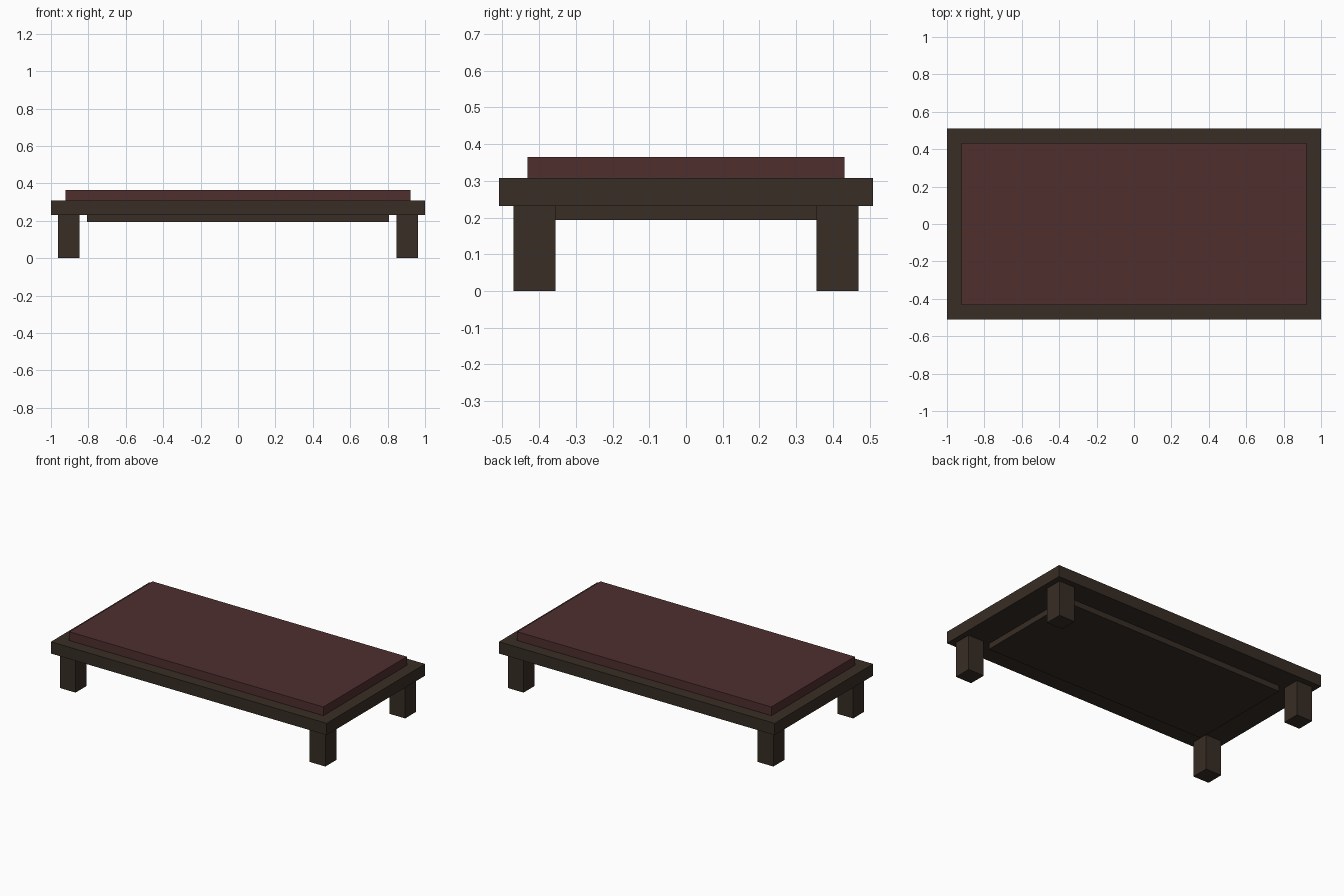
import bpy
from mathutils import Matrix, Vector
import bmesh

cube = bpy.data.objects.get("Cube")
if cube:
    bpy.data.objects.remove(cube, do_unlink=True)


def make_material(name, rgb):
    mat = bpy.data.materials.new(name)
    mat.use_nodes = True
    color = (*rgb, 1.0)
    mat.diffuse_color = color
    mat.node_tree.nodes["Principled BSDF"].inputs["Base Color"].default_value = color
    return mat


def box(name, half_x, half_y, bottom, top, mat, center=(0, 0)):
    """Flat-sided block given by half sizes, height range and plan centre."""
    bm = bmesh.new()
    place = Matrix.Translation((*center, (bottom + top) / 2))
    scale = Matrix.Diagonal(Vector((half_x * 2, half_y * 2, top - bottom, 1)))
    bmesh.ops.create_cube(bm, size=1, matrix=place @ scale)
    mesh = bpy.data.meshes.new(name)
    bm.to_mesh(mesh)
    bm.free()
    mesh.materials.append(mat)
    obj = bpy.data.objects.new(name, mesh)
    bpy.context.collection.objects.link(obj)
    return obj


wood = make_material("dark wood", (0.039, 0.027, 0.018))
fabric = make_material("maroon fabric", (0.080, 0.028, 0.028))

# Platform, cushion and the panel beneath
slab_bottom, slab_top = 0.231, 0.308
box("platform", 1.0, 0.51, slab_bottom, slab_top, wood)
box("cushion", 0.922, 0.432, slab_top, 0.365, fabric)
box("under_panel", 0.808, 0.357, 0.194, slab_bottom, wood)

# Four square legs
for side, sx in (("left", 1), ("right", -1)):
    for end, sy in (("front", -1), ("back", 1)):
        box(f"{end}_{side}_leg", 0.0575, 0.0575, 0, slab_bottom, wood,
            (sx * 0.906, sy * 0.413))
